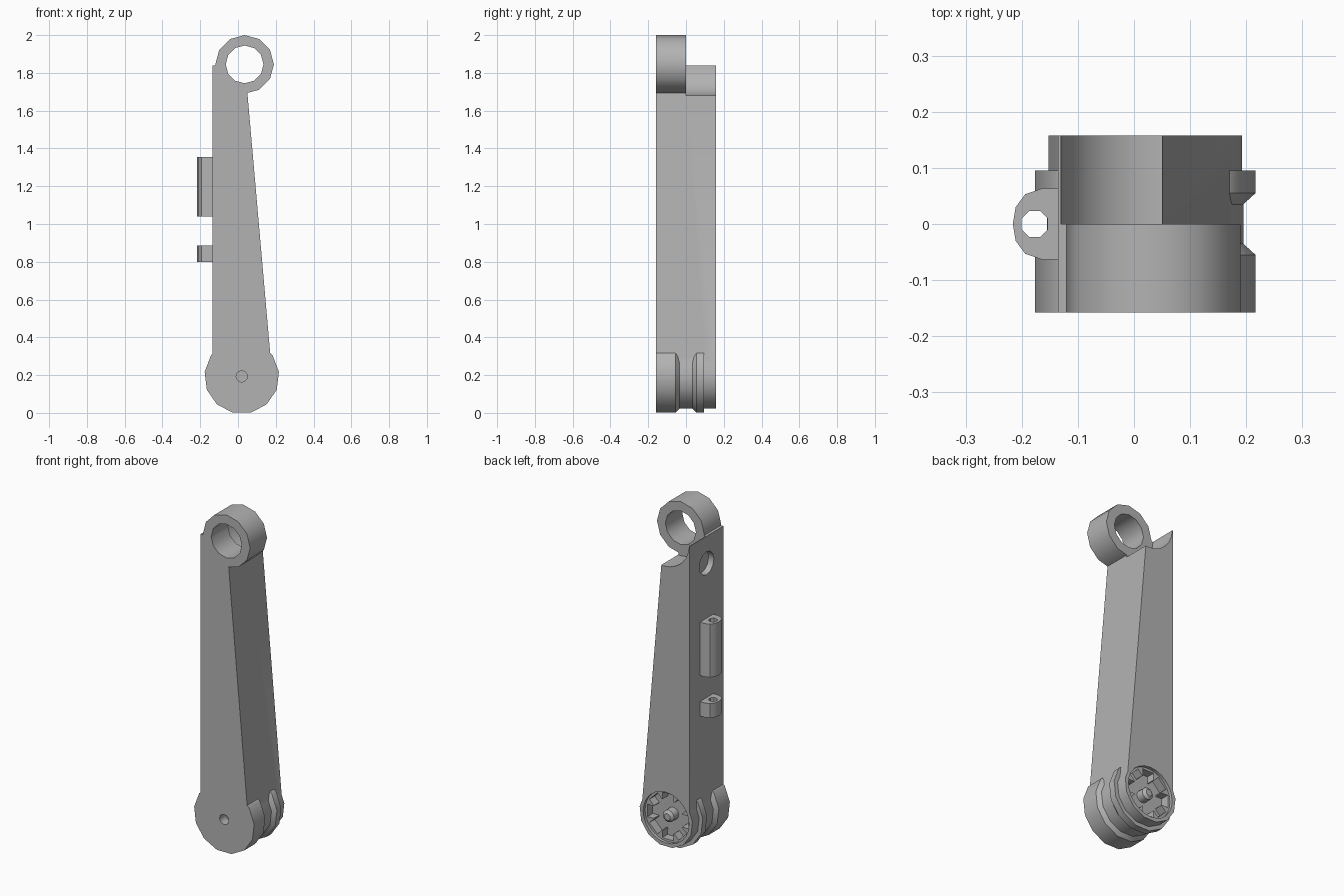
import bpy, bmesh, math
from mathutils import Vector

cube = bpy.data.objects.get("Cube")
if cube:
    bpy.data.objects.remove(cube, do_unlink=True)

grey = bpy.data.materials.new("plain grey")
grey.use_nodes = True
grey.diffuse_color = (0.45, 0.45, 0.45, 1)
grey.node_tree.nodes["Principled BSDF"].inputs["Base Color"].default_value = (0.45, 0.45, 0.45, 1)

HUB = (0.02, 0.193)
EYE = (0.035, 1.845)
HALF = 0.158


def finish(name, bm):
    bmesh.ops.recalc_face_normals(bm, faces=bm.faces[:])
    mesh = bpy.data.meshes.new(name)
    bm.to_mesh(mesh)
    bm.free()
    mesh.materials.append(grey)
    obj = bpy.data.objects.new(name, mesh)
    bpy.context.collection.objects.link(obj)
    return obj


def prism(name, outline, axis, low, high):
    """Extrude a 2D outline along an axis; the outline uses the other two axes in order."""
    def place(a, b, t):
        return {"x": (t, a, b), "y": (a, t, b), "z": (a, b, t)}[axis]
    bm = bmesh.new()
    face = bm.faces.new([bm.verts.new(place(a, b, low)) for a, b in outline])
    grown = bmesh.ops.extrude_face_region(bm, geom=[face])
    moved = [v for v in grown["geom"] if isinstance(v, bmesh.types.BMVert)]
    bmesh.ops.translate(bm, verts=moved, vec=Vector(place(0, 0, high - low)))
    return finish(name, bm)


def circle(centre, radius, sides, start=math.pi / 2):
    angles = [start + math.tau * i / sides for i in range(sides)]
    return [(centre[0] + radius * math.cos(a), centre[1] + radius * math.sin(a)) for a in angles]


def lathe(name, profile, centre, sides):
    """Join rings of (y, radius) around a y axis and cap both ends."""
    bm = bmesh.new()
    rings = [[bm.verts.new((x, y, z)) for x, z in circle(centre, r, sides)] for y, r in profile]
    for a, b in zip(rings, rings[1:]):
        for i in range(sides):
            j = (i + 1) % sides
            bm.faces.new((a[i], a[j], b[j], b[i]))
    bm.faces.new(rings[0])
    bm.faces.new(rings[-1])
    return finish(name, bm)


def combine(target, tool, operation):
    mod = target.modifiers.new(operation.lower(), "BOOLEAN")
    mod.operation, mod.solver, mod.object = operation, "EXACT", tool
    bpy.context.view_layer.objects.active = target
    bpy.ops.object.modifier_apply(modifier=mod.name)
    bpy.data.objects.remove(tool, do_unlink=True)


# Tapered arm, with a round clearance notch in the rear half of its top
arm = prism("arm", [(-0.135, 1.84), (-0.135, 0.195), (0.181, 0.195), (0.05, 1.69), (0.037, 1.84)],
            "y", -HALF, HALF)
combine(arm, prism("notch_cutter", circle(EYE, 0.166, 24), "y", 0, 0.3), "DIFFERENCE")

# Eye ring on the front half
combine(arm, prism("eye", circle(EYE, 0.155, 12), "y", -HALF, 0), "UNION")
combine(arm, prism("eye_cutter", circle(EYE, 0.1, 12), "y", -0.3, 0.1), "DIFFERENCE")

# Grooved hub
hub = lathe("hub", [(-HALF, 0.198), (-0.055, 0.198), (-0.035, 0.176), (0.035, 0.176),
                    (0.055, 0.198), (0.095, 0.198), (0.095, 0.174), (HALF, 0.174)], HUB, 13)
combine(arm, hub, "UNION")

# Toothed socket in the rear of the hub
combine(arm, prism("rim_cutter", circle(HUB, 0.15, 24), "y", 0.14, 0.3), "DIFFERENCE")
teeth = []
for i in range(8):
    for offset, radius in ((-0.27, 0.14), (0.27, 0.14), (0.37, 0.1), (0.42, 0.1)):
        angle = math.tau * i / 8 + offset
        teeth.append((HUB[0] + radius * math.cos(angle), HUB[1] + radius * math.sin(angle)))
combine(arm, prism("socket_cutter", teeth, "y", 0.09, 0.3), "DIFFERENCE")

# Pin hole in the front of the hub and round hole in the arm's flat edge
combine(arm, prism("pin_cutter", circle(HUB, 0.03, 12), "y", -0.3, -0.1), "DIFFERENCE")
combine(arm, prism("edge_hole_cutter", circle((0, 1.68), 0.068, 12), "x", -0.3, -0.1), "DIFFERENCE")

# Central pin inside the socket
pin = lathe("socket_pin", [(0.085, 0.036), (0.135, 0.036), (0.148, 0.02)], HUB, 12)

# Two hose clips on the flat edge
half_clip = [(-0.13, 0.063), (-0.165, 0.063), (-0.194, 0.053), (-0.211, 0.03)]
clip_outline = half_clip + [(-0.216, 0)] + [(x, -y) for x, y in reversed(half_clip)]
parts = [arm, pin]
for name, low, high in (("long_clip", 1.04, 1.355), ("short_clip", 0.8, 0.885)):
    clip = prism(name, clip_outline, "z", low, high)
    combine(clip, prism("clip_cutter", circle((-0.177, 0), 0.025, 8, math.pi / 8), "z", low - 0.1, high + 0.1),
            "DIFFERENCE")
    parts.append(clip)

# Smooth the round surfaces and keep the hard edges
for part in parts:
    bpy.ops.object.select_all(action="DESELECT")
    part.select_set(True)
    bpy.context.view_layer.objects.active = part
    bpy.ops.object.shade_smooth_by_angle(angle=math.radians(33))
